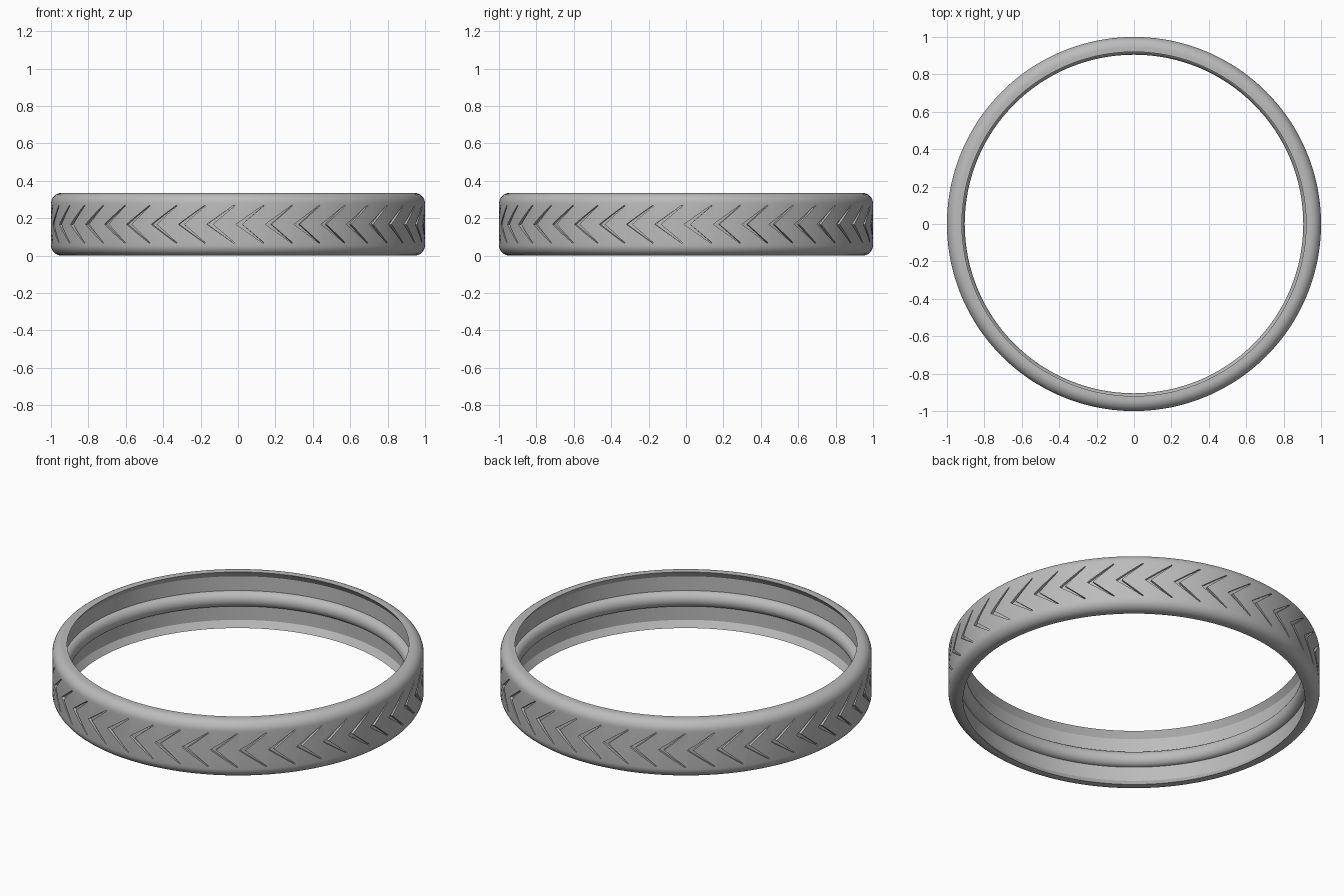
import bpy, bmesh, math

cube = bpy.data.objects.get("Cube")
if cube:
    bpy.data.objects.remove(cube)

HEIGHT = 0.335
MID = HEIGHT / 2
SEGMENTS = 240
CHEVRONS = 40

grey = bpy.data.materials.new("rubber_grey")
grey.use_nodes = True
grey.diffuse_color = (0.5, 0.5, 0.5, 1)
grey.node_tree.nodes["Principled BSDF"].inputs["Base Color"].default_value = (0.5, 0.5, 0.5, 1)


def make_object(name, bm):
    bmesh.ops.recalc_face_normals(bm, faces=bm.faces)
    mesh = bpy.data.meshes.new(name)
    bm.to_mesh(mesh)
    bm.free()
    mesh.materials.append(grey)
    ob = bpy.data.objects.new(name, mesh)
    bpy.context.collection.objects.link(ob)
    return ob


def polar(r, angle, z):
    return (r * math.cos(angle), r * math.sin(angle), z)


def arc(cx, cz, rx, rz, start, end, steps):
    angles = [math.radians(start + (end - start) * i / steps) for i in range(steps + 1)]
    return [(cx + rx * math.cos(a), cz + rz * math.sin(a)) for a in angles]


# Upper half of the cross-section: tread, rounded shoulder, lip, inner wall, half of the ridge
upper = arc(0.943, 0.278, 0.057, 0.057, 0, 90, 8)
upper += [(0.92, HEIGHT - 0.001), (0.945, 0.297)]
upper += arc(0.945, MID, 0.04, 0.045, 90, 180, 7)
lower = [(r, HEIGHT - z) for r, z in reversed(upper[:-1])]
profile = upper + lower

# Ring: revolve the cross-section
bm = bmesh.new()
loops = [[bm.verts.new(polar(r, math.tau * i / SEGMENTS, z)) for r, z in profile]
         for i in range(SEGMENTS)]
for i in range(SEGMENTS):
    a, b = loops[i], loops[(i + 1) % SEGMENTS]
    for j in range(len(profile)):
        k = (j + 1) % len(profile)
        bm.faces.new((a[j], b[j], b[k], a[k]))
ring = make_object("tread_ring", bm)

# Chevron cutters: bent slits that taper from the tip to the ends
bm = bmesh.new()
STEPS = 5
for n in range(CHEVRONS):
    tip = math.radians(-99.6 + n * 360 / CHEVRONS)
    sections = []
    for s in range(-STEPS, STEPS + 1):
        t = abs(s) / STEPS
        angle = tip + math.radians(8.2) * t
        z = MID + 0.1 * s / STEPS
        width = 0.024 * (1 - t) + 0.008
        corners = [(0.984, 0), (1.03, 0), (1.03, width), (0.984, width)]
        sections.append([bm.verts.new(polar(r, angle + w, z)) for r, w in corners])
    for a, b in zip(sections, sections[1:]):
        for j in range(4):
            k = (j + 1) % 4
            bm.faces.new((a[j], a[k], b[k], b[j]))
    bm.faces.new(sections[0])
    bm.faces.new(sections[-1])
cutter = make_object("groove_cutter", bm)
cutter.hide_render = True

# Cut the grooves, then remove the cutter
cut = ring.modifiers.new("grooves", "BOOLEAN")
cut.operation = "DIFFERENCE"
cut.solver = "EXACT"
cut.object = cutter
bpy.ops.object.select_all(action="DESELECT")
ring.select_set(True)
bpy.context.view_layer.objects.active = ring
bpy.ops.object.modifier_apply(modifier=cut.name)
bpy.data.objects.remove(cutter)
bpy.ops.object.shade_smooth_by_angle(angle=math.radians(30))
